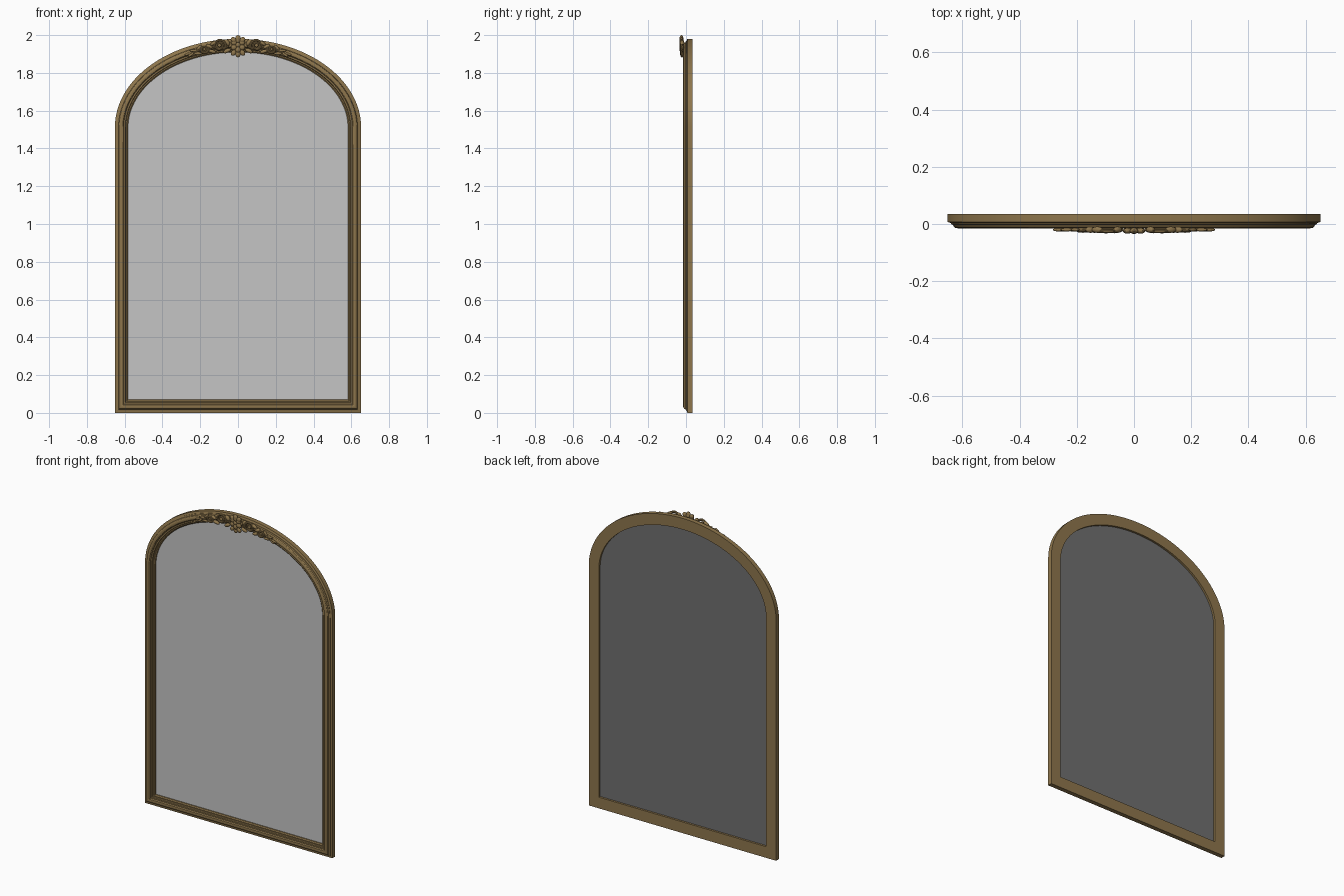
import bpy, bmesh, math
from mathutils import Matrix, Vector

cube = bpy.data.objects.get("Cube")
if cube:
    bpy.data.objects.remove(cube, do_unlink=True)

HALF_W, SPRING, RISE = 0.652, 1.51, 0.47


def material(name, rgb):
    m = bpy.data.materials.new(name)
    m.use_nodes = True
    m.diffuse_color = (*rgb, 1)
    m.node_tree.nodes["Principled BSDF"].inputs["Base Color"].default_value = (*rgb, 1)
    return m


gold = material("antique gold", (0.272, 0.182, 0.073))
silver = material("mirror grey", (0.56, 0.56, 0.56))
dark = material("backing dark grey", (0.16, 0.16, 0.16))


def finish(bm, name, mat):
    mesh = bpy.data.meshes.new(name)
    bm.to_mesh(mesh)
    bm.free()
    mesh.materials.append(mat)
    ob = bpy.data.objects.new(name, mesh)
    bpy.context.collection.objects.link(ob)
    smooth(ob)


def smooth(ob):
    bpy.ops.object.select_all(action='DESELECT')
    ob.select_set(True)
    bpy.context.view_layer.objects.active = ob
    bpy.ops.object.shade_smooth_by_angle(angle=math.radians(30))


def arch_z(x, d=0.035):
    return SPRING + (RISE - d) * math.sqrt(1 - (x / (HALF_W - d)) ** 2)


def outline(d, y, steps=64):
    """Arched outline, inset by d, counterclockwise from the front."""
    w, h = HALF_W - d, RISE - d
    pts = [Vector((-w, y, d)), Vector((w, y, d))]
    for i in range(steps + 1):
        a = math.pi * i / steps
        pts.append(Vector((w * math.cos(a), y, SPRING + h * math.sin(a))))
    return pts


# Moulded frame: (inset, depth) section swept round the arch
section = [(0, .035), (0, .007), (.006, .005), (.012, .003), (.012, 0),
           (.019, -.003), (.022, -.010), (.028, -.014), (.035, -.015),
           (.042, -.013), (.047, -.007), (.047, -.003), (.055, -.003),
           (.058, .003), (.064, .003), (.070, .008), (.070, .035)]
bm = bmesh.new()
rings = [[bm.verts.new(p) for p in outline(d, y)] for d, y in section]
for a, b in zip(rings, rings[1:] + rings[:1]):
    for i in range(len(a)):
        j = (i + 1) % len(a)
        bm.faces.new((a[i], a[j], b[j], b[i]))
bmesh.ops.recalc_face_normals(bm, faces=bm.faces)
finish(bm, "frame", gold)


def sheet(name, y, mat, facing_back):
    bm = bmesh.new()
    face = bm.faces.new([bm.verts.new(p) for p in outline(.069, y)])
    if facing_back:
        face.normal_flip()
    finish(bm, name, mat)


# Mirror sheet facing the front, dark backing facing the rear
sheet("mirror_glass", .016, silver, False)
sheet("backing_panel", .022, dark, True)


def petals(name, items):
    """Flattened ellipsoids: x, y, z, half length, half width, half depth, angle."""
    bm = bmesh.new()
    for x, y, z, length, width, depth, angle in items:
        m = (Matrix.Translation((x, y, z))
             @ Matrix.Rotation(-math.radians(angle), 4, 'Y')
             @ Matrix.Diagonal((length, depth, width, 1)))
        bmesh.ops.create_uvsphere(bm, u_segments=14, v_segments=10, radius=1, matrix=m)
    finish(bm, name, gold)


def tendril(name, strands, thickness):
    """Tapered round strands through x, y, z points."""
    cu = bpy.data.curves.new(name, 'CURVE')
    cu.dimensions = '3D'
    cu.bevel_depth = thickness
    cu.bevel_resolution = 3
    cu.use_fill_caps = True
    for pts in strands:
        sp = cu.splines.new('POLY')
        sp.points.add(len(pts) - 1)
        for i, p in enumerate(pts):
            sp.points[i].co = (*p, 1)
            sp.points[i].radius = 1 - 0.45 * i / len(pts)
    cu.materials.append(gold)
    ob = bpy.data.objects.new(name, cu)
    bpy.context.collection.objects.link(ob)
    bpy.ops.object.select_all(action='DESELECT')
    ob.select_set(True)
    bpy.context.view_layer.objects.active = ob
    bpy.ops.object.convert(target='MESH')
    smooth(bpy.context.object)


def spiral(side, cx, cz, y, radius, start, turns):
    pts = []
    for i in range(33):
        t = i / 32
        a = math.radians(start) + turns * 2 * math.pi * t
        r = radius * (1 - 0.75 * t)
        pts.append((side * (cx + r * math.cos(a)), y, cz + r * math.sin(a)))
    return pts


# Central rosette with a crest above and a drop below
items = [(0, -.027, 1.948, .013, .013, .008, 0)]
for k in range(6):
    a = math.radians(30 + 60 * k)
    items.append((.025 * math.cos(a), -.023, 1.948 + .025 * math.sin(a),
                  .017, .015, .011, 30 + 60 * k))
for angle in (50, 90, 130):
    a = math.radians(angle)
    items.append((.037 * math.cos(a), -.024, 1.946 + .037 * math.sin(a),
                  .017, .014, .010, angle))
for angle in (-55, -90, -125):
    a = math.radians(angle)
    items.append((.041 * math.cos(a), -.022, 1.940 + .041 * math.sin(a),
                  .017, .013, .009, angle))
petals("centre_rosette", items)

for side, label in ((1, "left"), (-1, "right")):
    # Large and small scrolls joined by a stem along the arch
    stem = []
    for i in range(21):
        x = .05 + .22 * i / 20
        wave = .016 * math.sin(2 * math.pi * i / 14)
        stem.append((side * x, -.019, arch_z(x) - wave * (1 - i / 24)))
    tendril(label + "_scrolls", [
        spiral(side, .098, 1.945, -.025, .033, 200, -1.6),
        spiral(side, .178, 1.925, -.023, .023, 150, 1.5),
        stem], .0075)

    # Scroll eyes and leaves, thinning toward the tip
    items = [(.098, -.026, 1.945, .010, .010, .008, 0),
             (.178, -.024, 1.925, .007, .007, .007, 0)]
    for x, dz, length, width, angle in (
            (.058, .018, .020, .012, 50), (.058, -.026, .022, .011, -25),
            (.128, .022, .022, .010, -30), (.138, -.020, .024, .010, 15),
            (.152, .008, .020, .010, 25), (.205, .014, .020, .008, -45),
            (.212, -.016, .022, .008, 0), (.235, .006, .022, .007, 0),
            (.250, -.012, .020, .007, -35), (.265, -.003, .020, .006, -20)):
        items.append((x, -.020, arch_z(x) + dz, length, width,
                      .011 if x < .19 else .006, angle))
    petals(label + "_leaves", [(side * x, y, z, l, w, d, side * a)
                               for x, y, z, l, w, d, a in items])
